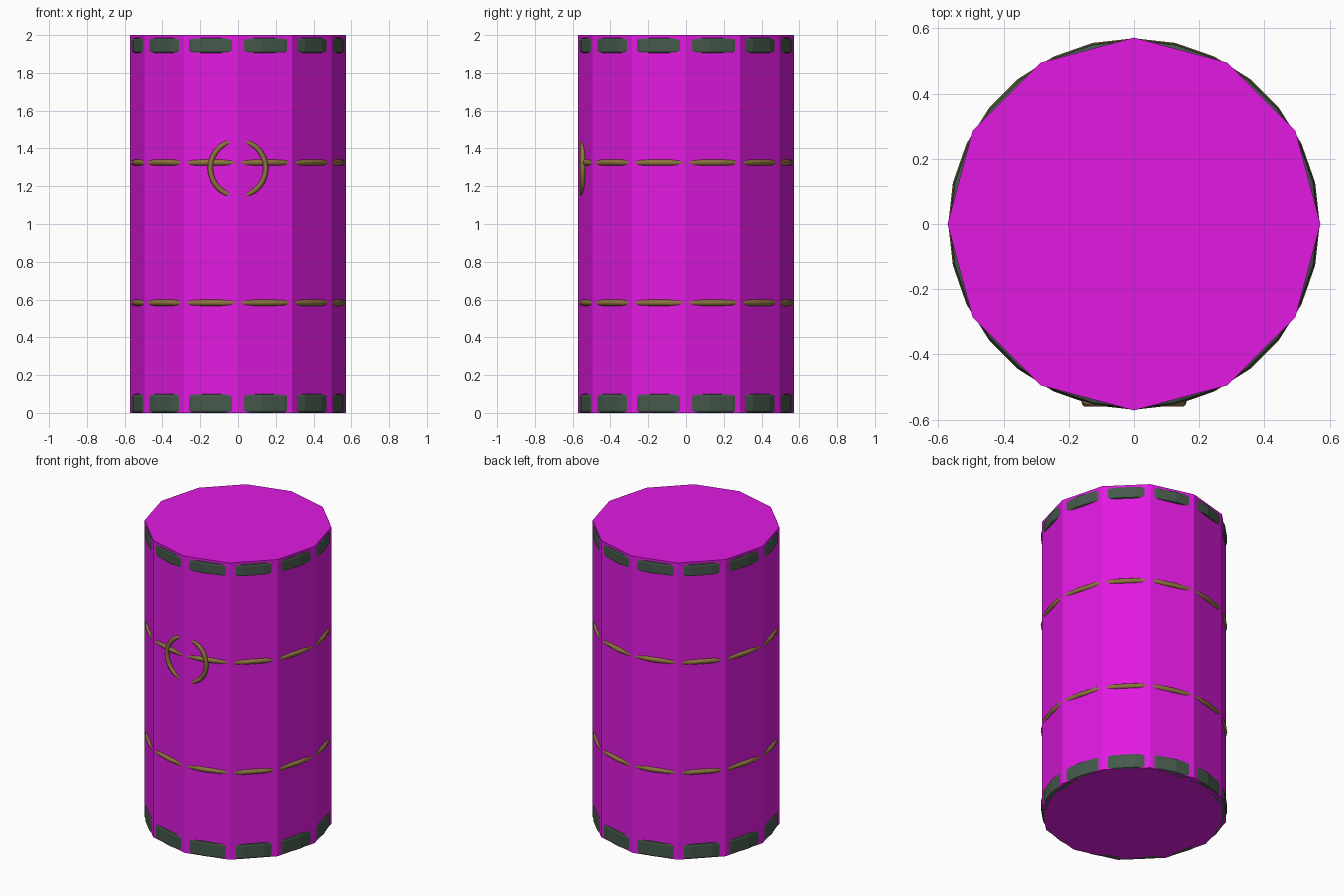
import bpy, bmesh, math

if "Cube" in bpy.data.objects:
    bpy.data.objects.remove(bpy.data.objects["Cube"])


def material(name, rgb):
    m = bpy.data.materials.new(name)
    m.diffuse_color = (*rgb, 1)
    m.use_nodes = True
    m.node_tree.nodes["Principled BSDF"].inputs["Base Color"].default_value = m.diffuse_color
    return m


body_mat = material("magenta_paint", (0.75, 0.01, 0.75))
band_mat = material("dark_green", (0.06, 0.10, 0.07))
wire_mat = material("brown_metal", (0.27, 0.17, 0.05))


def torus(name, loc, major, minor, segs, rot=(0, 0, 0)):
    bpy.ops.mesh.primitive_torus_add(location=loc, rotation=rot, major_radius=major,
                                     minor_radius=minor, major_segments=segs, minor_segments=10)
    ob = bpy.context.object
    ob.name = name
    ob.data.materials.append(wire_mat)
    bpy.ops.object.shade_smooth_by_angle(angle=math.radians(40))


def band(name, z0, z1, outer, inner=0.53, bevel=0.012, segs=28):
    # closed ring swept from a cross-section with softened outer corners
    profile = [(inner, z0), (outer - bevel, z0), (outer - bevel * 0.3, z0 + bevel * 0.3),
               (outer, z0 + bevel), (outer, z1 - bevel),
               (outer - bevel * 0.3, z1 - bevel * 0.3), (outer - bevel, z1), (inner, z1)]
    bm = bmesh.new()
    rings = []
    for i in range(segs):
        a = 2 * math.pi * i / segs
        rings.append([bm.verts.new((r * math.cos(a), r * math.sin(a), z)) for r, z in profile])
    n = len(profile)
    for i in range(segs):
        p, q = rings[i], rings[(i + 1) % segs]
        for k in range(n):
            bm.faces.new((p[k], q[k], q[(k + 1) % n], p[(k + 1) % n]))
    bmesh.ops.recalc_face_normals(bm, faces=bm.faces)
    me = bpy.data.meshes.new(name)
    bm.to_mesh(me)
    bm.free()
    ob = bpy.data.objects.new(name, me)
    bpy.context.collection.objects.link(ob)
    me.materials.append(band_mat)


# twelve-sided drum body
bpy.ops.mesh.primitive_cylinder_add(vertices=12, radius=0.572, depth=2, location=(0, 0, 1))
body = bpy.context.object
body.name = "drum_body"
body.data.materials.append(body_mat)

# end bands
band("bottom_band", 0.0, 0.10, 0.567)
band("top_band", 1.905, 1.985, 0.567)

# round hoops
for name, z in (("lower_hoop", 0.583), ("upper_hoop", 1.325)):
    torus(name, (0, 0, z), 0.553, 0.017, 28)

# ring on the front
torus("front_ring", (0, -0.547, 1.295), 0.147, 0.014, 28, (math.pi / 2, 0, 0))
